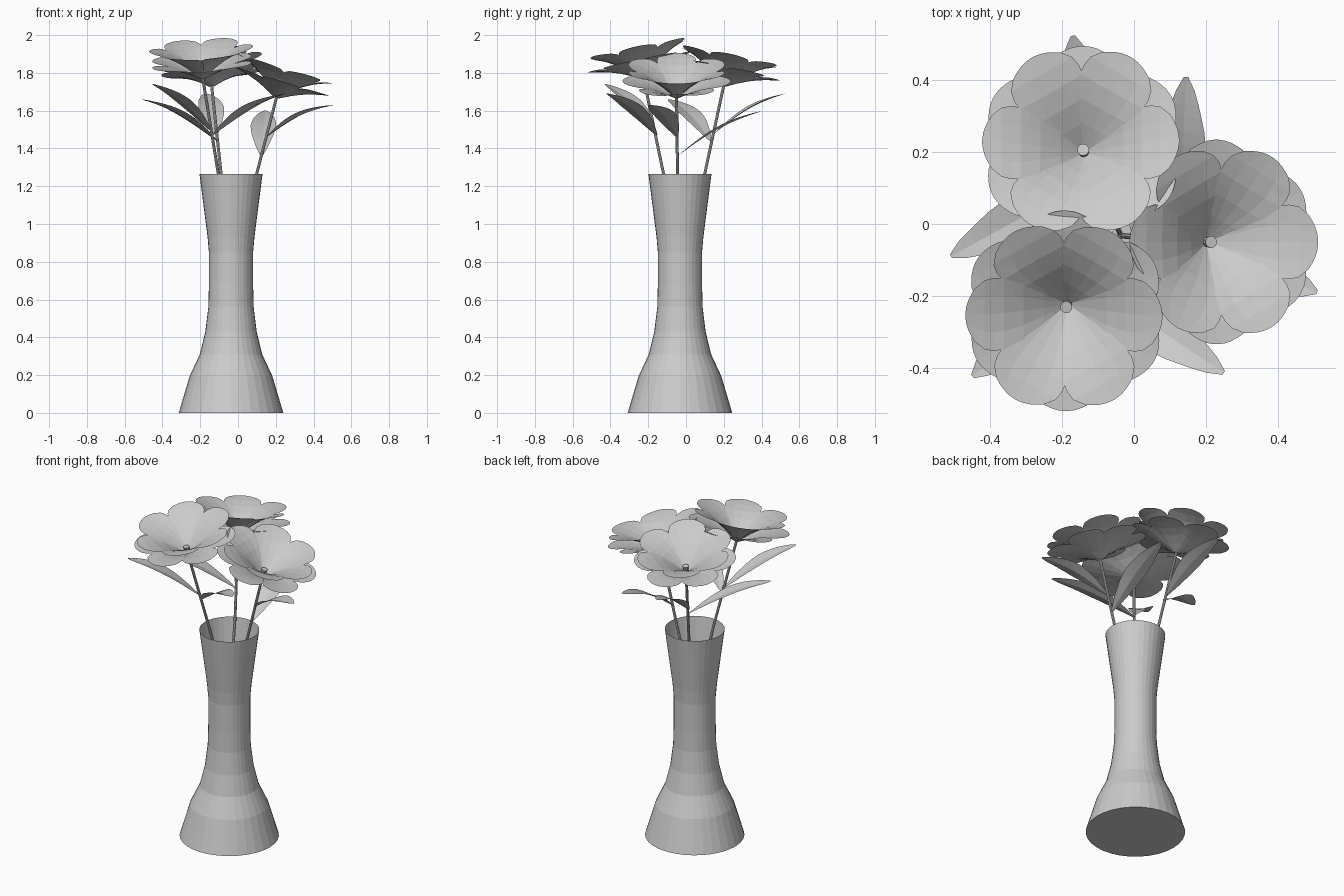
import bpy, bmesh, math
from mathutils import Vector, Matrix

if "Cube" in bpy.data.objects:
    bpy.data.objects.remove(bpy.data.objects["Cube"])

grey = bpy.data.materials.new("plain_light_grey")
grey.diffuse_color = (0.6, 0.6, 0.6, 1)
grey.use_nodes = True
grey.node_tree.nodes["Principled BSDF"].inputs["Base Color"].default_value = grey.diffuse_color


def finish(bm, name):
    me = bpy.data.meshes.new(name)
    bm.to_mesh(me)
    bm.free()
    me.materials.append(grey)
    ob = bpy.data.objects.new(name, me)
    bpy.context.collection.objects.link(ob)
    return ob


def interp(pts, t):
    for (a, va), (b, vb) in zip(pts, pts[1:]):
        if t <= b:
            return va + (vb - va) * (t - a) / (b - a)
    return pts[-1][1]


def skin(bm, rings, close=False):
    rows = [[bm.verts.new(p) for p in r] for r in rings]
    n = len(rows[0])
    for a, b in zip(rows, rows[1:]):
        for i in range(n if close else n - 1):
            j = (i + 1) % n
            bm.faces.new((a[i], a[j], b[j], b[i]))
    return rows


# vase: open turned profile with a closed base
CX, CY = -0.037, -0.032
profile = [(0.277, 0), (0.219, 0.195), (0.165, 0.31), (0.136, 0.43), (0.12, 0.56),
           (0.117, 0.68), (0.117, 0.85), (0.124, 0.93), (0.167, 1.265)]
N = 32
bm = bmesh.new()
rows = skin(bm, [[Vector((CX + r * math.cos(2 * math.pi * i / N),
                          CY + r * math.sin(2 * math.pi * i / N), z))
                  for i in range(N)] for r, z in profile], True)
bm.faces.new(rows[0][::-1])
finish(bm, "vase")

# petals: half width and height along the length
WIDTH = [(0, 0.012), (0.2, 0.045), (0.4, 0.079), (0.6, 0.101), (0.7, 0.104), (0.8, 0.098),
         (0.9, 0.076), (0.96, 0.05), (0.99, 0.025), (1, 0.006)]
RISE = [(0, 0), (0.2, 0.3), (0.4, 0.56), (0.6, 0.76), (0.8, 0.9), (1, 1)]
STEPS = (0, 0.1, 0.2, 0.3, 0.4, 0.5, 0.6, 0.7, 0.8, 0.86, 0.9, 0.94, 0.97, 0.99, 1)


def petal(bm, M, length, rise, ang, lift):
    R = M @ Matrix.Rotation(ang, 4, 'Z')
    rings = []
    for t in STEPS:
        w = interp(WIDTH, t)
        z = lift + rise * interp(RISE, t)
        rings.append([R @ Vector((0.01 + (length - 0.01) * t, s * w, z + 0.012 * s * s * math.sin(math.pi * t)))
                      for s in (-1, -0.5, 0, 0.5, 1)])
    skin(bm, rings)


def flower(name, base, lean_dir, lean):
    axis = Vector((-math.sin(lean_dir), math.cos(lean_dir), 0))
    M = Matrix.Translation(base) @ Matrix.Rotation(lean, 4, axis)
    bm = bmesh.new()
    for k in range(6):
        petal(bm, M, 0.275, 0.155, math.radians(60 * k), 0.002 * (k % 2))
        petal(bm, M, 0.285, 0.09, math.radians(60 * k + 30), -0.004 - 0.002 * (k % 2))
    finish(bm, name + "_petals")
    # small round centre
    bm = bmesh.new()
    bmesh.ops.create_cone(bm, cap_ends=True, segments=10, radius1=0.014, radius2=0.017,
                          depth=0.04, matrix=M @ Matrix.Translation((0, 0, 0.015)))
    finish(bm, name + "_centre")


def stem(name, pts, r=0.008):
    bm = bmesh.new()
    skin(bm, [[Vector(p) + Vector((r * math.cos(a), r * math.sin(a), 0))
               for a in [2 * math.pi * i / 8 for i in range(8)]] for p in pts], True)
    finish(bm, name)


LEAF = [(0, 0.006), (0.15, 0.035), (0.35, 0.9 * 0.068), (0.5, 0.068), (0.65, 0.06),
        (0.8, 0.043), (0.93, 0.024), (1, 0.006)]


def leaf(name, a, b):
    a, b = Vector(a), Vector(b)
    side = (b - a).cross(Vector((0, 0, 1))).normalized()
    bm = bmesh.new()
    rings = []
    for i in range(13):
        t = i / 12
        w = interp(LEAF, t)
        c = a.lerp(b, t) + Vector((0, 0, 0.03 * math.sin(math.pi * t)))
        rings.append([c + side * (s * w) + Vector((0, 0, 0.012 * abs(s) * math.sin(math.pi * t)))
                      for s in (-1, -0.5, 0, 0.5, 1)])
    skin(bm, rings)
    finish(bm, name)


# three flowers: base, lean direction, lean, stem point at the vase rim, leaves
rad = math.radians
plants = [
    ("back_flower", (-0.14, 0.2, 1.735), rad(105), rad(12), (-0.09, 0.1, 1.27),
     [((-0.11, 0.13, 1.44), (-0.51, -0.09, 1.66)), ((-0.115, 0.14, 1.47), (-0.17, 0.525, 1.69))]),
    ("front_flower", (-0.187, -0.225, 1.775), rad(255), rad(12), (-0.105, -0.12, 1.27),
     [((-0.14, -0.16, 1.49), (-0.45, -0.425, 1.74)), ((-0.137, -0.155, 1.47), (0.25, -0.415, 1.69))]),
    ("right_flower", (0.205, -0.05, 1.675), 0, rad(17), (0.1, -0.045, 1.27),
     [((0.124, -0.045, 1.36), (0.145, 0.41, 1.6)), ((0.148, -0.047, 1.46), (0.51, -0.19, 1.63))]),
]
for name, base, d, lean, rim, leaves in plants:
    flower(name, base, d, lean)
    stem(name + "_stem", [(CX, CY, 0.6), Vector((CX, CY, 0.8)).lerp(Vector(rim), 0.2), rim, base])
    for i, (a, b) in enumerate(leaves):
        leaf(f"{name}_leaf_{i + 1}", a, b)
